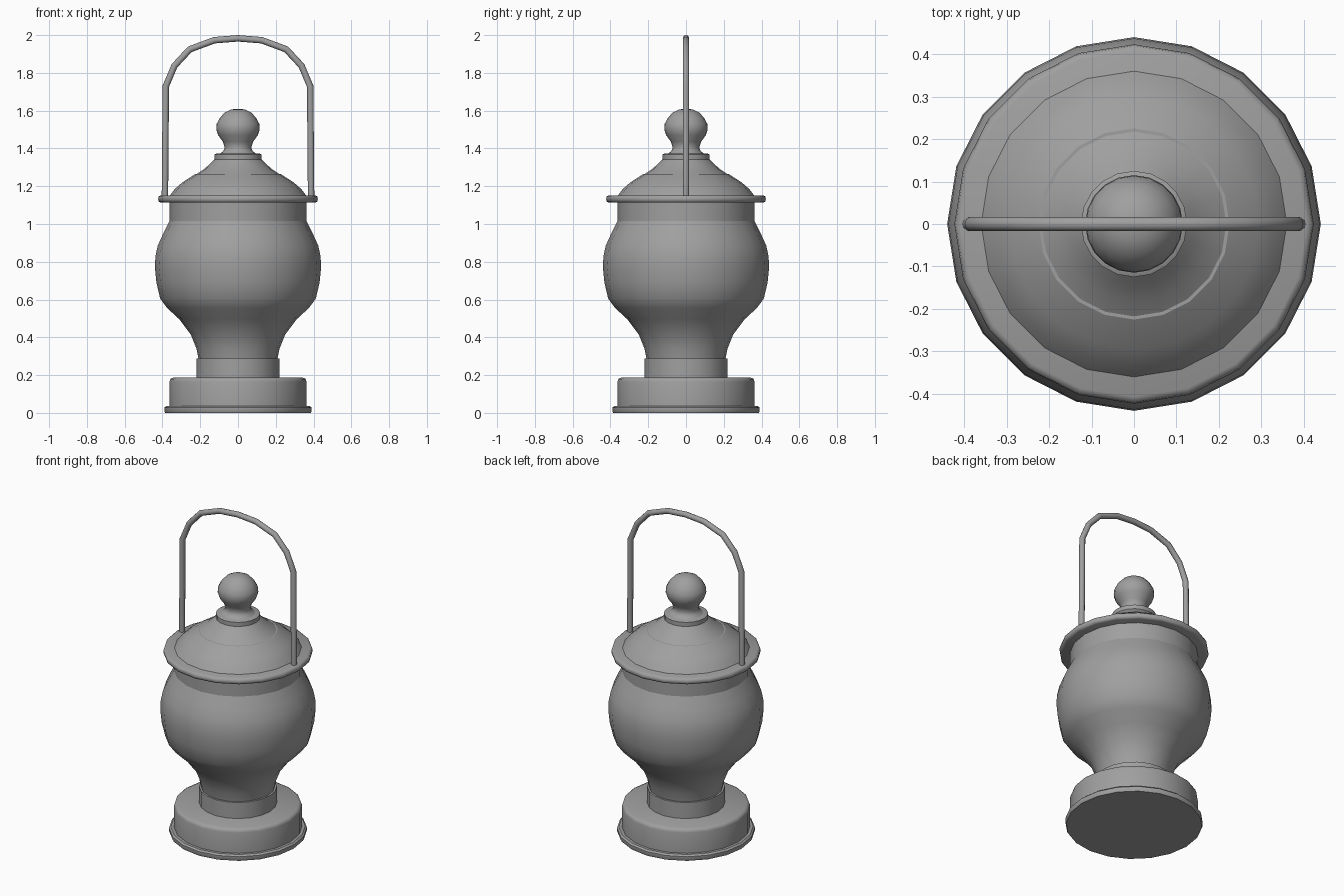
import bpy
import bmesh
import math
from mathutils import Vector

cube = bpy.data.objects.get("Cube")
if cube:
    bpy.data.objects.remove(cube, do_unlink=True)

SIDES = 20

metal = bpy.data.materials.new("grey_metal")
metal.use_nodes = True
grey = (0.35, 0.35, 0.35, 1)
metal.diffuse_color = grey
metal.node_tree.nodes["Principled BSDF"].inputs["Base Color"].default_value = grey


def finish(name, bm, angle):
    bmesh.ops.recalc_face_normals(bm, faces=bm.faces)
    mesh = bpy.data.meshes.new(name)
    bm.to_mesh(mesh)
    bm.free()
    mesh.materials.append(metal)
    obj = bpy.data.objects.new(name, mesh)
    bpy.context.collection.objects.link(obj)
    bpy.ops.object.select_all(action="DESELECT")
    obj.select_set(True)
    bpy.context.view_layer.objects.active = obj
    bpy.ops.object.shade_smooth_by_angle(angle=math.radians(angle))
    return obj


def skin(bm, rings):
    """Join successive vertex rings and cap both ends."""
    for low, high in zip(rings, rings[1:]):
        for i in range(len(low)):
            j = (i + 1) % len(low)
            bm.faces.new((low[i], low[j], high[j], high[i]))
    bm.faces.new(rings[0])
    bm.faces.new(rings[-1])


def turned(name, profile, angle=32):
    """Turn a (radius, height) profile around the z axis."""
    bm = bmesh.new()
    rings = []
    for r, z in profile:
        turns = [math.tau * i / SIDES for i in range(SIDES)]
        rings.append([bm.verts.new((r * math.cos(a), r * math.sin(a), z)) for a in turns])
    skin(bm, rings)
    return finish(name, bm, angle)


# Foot
turned("base_flange", [(0.385, 0), (0.39, 0.01), (0.39, 0.028), (0.38, 0.037)])
turned("base_drum", [(0.363, 0.03), (0.363, 0.165), (0.358, 0.18), (0.343, 0.187)], 50)
turned("foot_neck", [(0.22, 0.18), (0.22, 0.287), (0.2, 0.287)])

# Bowl and collar
turned("bowl", [(0.208, 0.28), (0.22, 0.34), (0.25, 0.415), (0.31, 0.495),
                (0.375, 0.555), (0.412, 0.605), (0.432, 0.69), (0.44, 0.77),
                (0.437, 0.83), (0.425, 0.885), (0.398, 0.945), (0.363, 1.015)])
turned("collar", [(0.363, 1.012), (0.363, 1.12)])

# Lid
turned("lid_flange", [(0.407, 1.113), (0.42, 1.119), (0.423, 1.132),
                      (0.42, 1.146), (0.407, 1.152)], 60)
turned("lid_dome", [(0.363, 1.148), (0.335, 1.185), (0.295, 1.22), (0.225, 1.265)])
turned("lid_crown", [(0.222, 1.262), (0.18, 1.29), (0.145, 1.322), (0.122, 1.345)])
turned("knob_ring", [(0.125, 1.338), (0.125, 1.368), (0.115, 1.373)])
turned("knob", [(0.1, 1.37), (0.078, 1.385), (0.07, 1.405), (0.08, 1.435),
                (0.105, 1.47), (0.115, 1.5), (0.113, 1.53), (0.095, 1.563),
                (0.07, 1.59), (0.04, 1.605), (0.012, 1.61)], 50)

# Carrying handle: a round rod swept along a mirrored arch
half = [(0.387, 1.14), (0.382, 1.73), (0.336, 1.838), (0.255, 1.925), (0.125, 1.973)]
path = [Vector((x, 0, z)) for x, z in half]
path += [Vector((0, 0, 1.983))] + [Vector((-x, 0, z)) for x, z in reversed(half)]
bm = bmesh.new()
rings = []
for i, p in enumerate(path):
    before = (p - path[i - 1]).normalized() if i else Vector((0, 0, 1))
    after = (path[i + 1] - p).normalized() if i < len(path) - 1 else Vector((0, 0, -1))
    along = (before + after).normalized()
    out = Vector((along.z, 0, -along.x)) / max(along.dot(after), 0.5)
    rings.append([bm.verts.new(p + 0.017 * (out * math.cos(math.tau * k / 10)
                  + Vector((0, math.sin(math.tau * k / 10), 0)))) for k in range(10)])
skin(bm, rings)
finish("handle", bm, 40)
